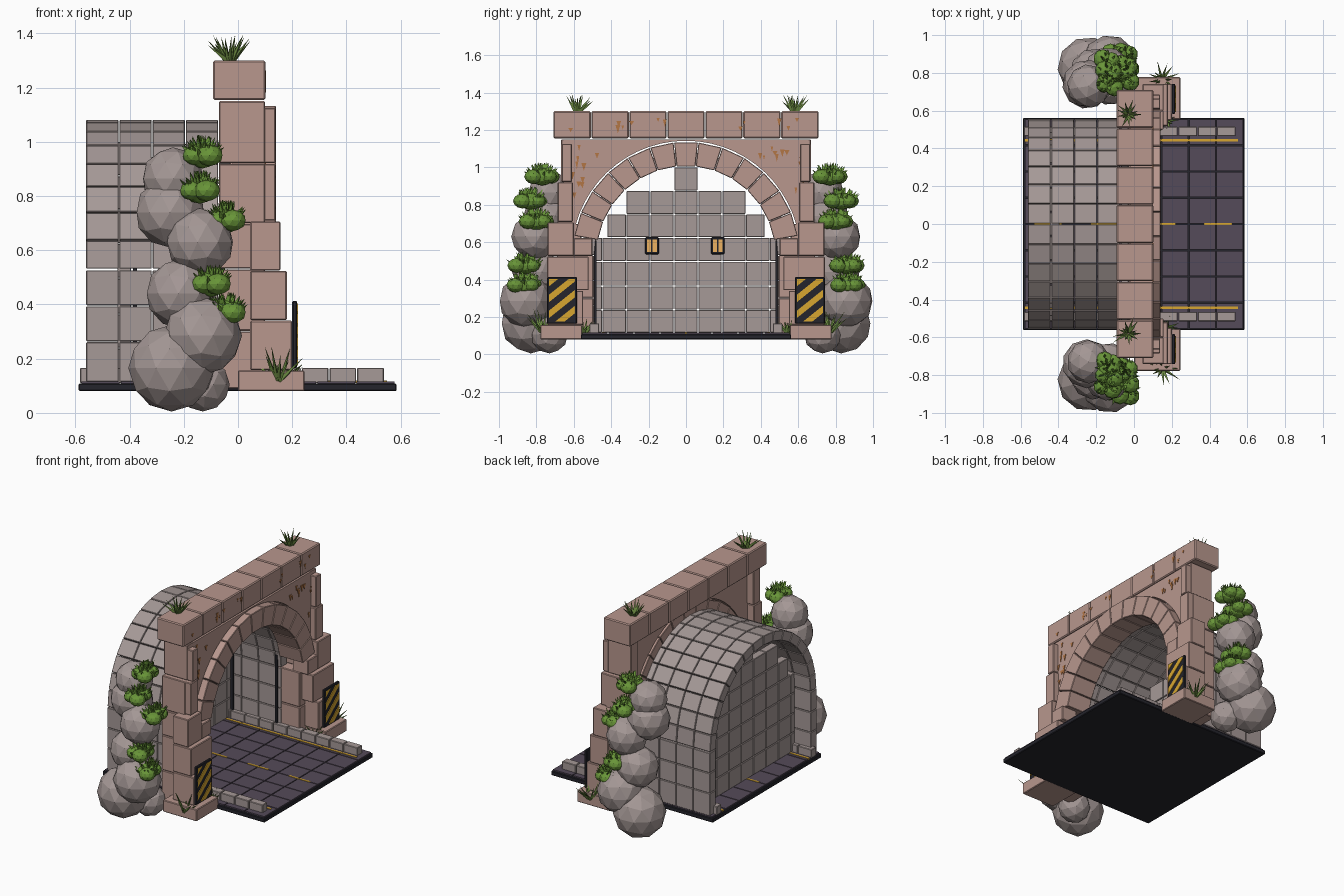
import bpy, bmesh, math, random
from mathutils import Vector, Matrix

if "Cube" in bpy.data.objects:
    bpy.data.objects.remove(bpy.data.objects["Cube"])

random.seed(4)
COL = dict(sandstone=(.48, .31, .27), stone=(.38, .32, .31), rock=(.37, .31, .30), asphalt=(.09, .07, .10),
           dark=(.018, .018, .025), yellow=(.68, .38, .03), glow=(.85, .45, .12), leaf=(.14, .30, .04),
           grass=(.14, .24, .05), rust=(.45, .18, .06))
MATS = {}
for key, c in COL.items():
    MATS[key] = bpy.data.materials.new(key)
    MATS[key].diffuse_color = (*c, 1)


def finish(bm, name, mat, bevel=0):
    bmesh.ops.recalc_face_normals(bm, faces=bm.faces)
    me = bpy.data.meshes.new(name)
    bm.to_mesh(me)
    bm.free()
    ob = bpy.data.objects.new(name, me)
    bpy.context.collection.objects.link(ob)
    me.materials.append(MATS[mat])
    if bevel:
        m = ob.modifiers.new("bevel", 'BEVEL')
        m.width, m.segments, m.limit_method = bevel, 1, 'ANGLE'
    return ob


def prism(bm, pts, x0, x1):
    """Extrude a (y, z) outline along x."""
    a = [bm.verts.new((x0, y, z)) for y, z in pts]
    b = [bm.verts.new((x1, y, z)) for y, z in pts]
    bm.faces.new(a)
    bm.faces.new(b[::-1])
    for i in range(len(pts)):
        j = (i + 1) % len(pts)
        bm.faces.new((a[i], b[i], b[j], a[j]))


def box(bm, x0, x1, y0, y1, z0, z1):
    prism(bm, [(y0, z0), (y1, z0), (y1, z1), (y0, z1)], x0, x1)


def box2(bm, x0, x1, y0, y1, z0, z1):
    """Box on both sides of y = 0."""
    box(bm, x0, x1, y0, y1, z0, z1)
    box(bm, x0, x1, -y1, -y0, z0, z1)


CZ = .53  # arch centre height


def polar(r, a):
    return (r * math.cos(a), CZ + r * math.sin(a))


def wedge(bm, r0, r1, a0, a1, x0, x1):
    prism(bm, [polar(r0, a0), polar(r1, a0), polar(r1, a1), polar(r0, a1)], x0, x1)


# road slab, paving tiles, markings and kerbs
bm = bmesh.new()
box(bm, -.588, .585, -.562, .562, .08, .108)
finish(bm, "road_slab", "dark", .004)
bm = bmesh.new()
for i in range(8):
    for j in range(8):
        x, y = -.58 + i * .145, -.556 + j * .139
        box(bm, x + .003, x + .142, y + .003, y + .136, .105, .116)
finish(bm, "road_tiles", "asphalt")
bm = bmesh.new()
box2(bm, -.58, .55, .437, .450, .11, .119)
for i in range(4):
    box(bm, -.53 + i * .3, -.38 + i * .3, -.006, .006, .11, .119)
finish(bm, "road_markings", "yellow")
bm = bmesh.new()
for i in range(11):
    x = -.585 + i * .1023
    box2(bm, x + .002, x + .100, .465, .515, .11, .166)
finish(bm, "kerbs", "stone", .003)

# tunnel side walls and vault
bm = bmesh.new()
for i in range(5):
    x0 = -.56 + i * .1225
    x1 = x0 + .119 if i < 4 else -.03
    for z in (.116, .264, .397):
        box2(bm, x0, x1, .49, .555, z, z + (.145 if z < .2 else .129))
    for k in range(16):
        a = math.pi / 16
        wedge(bm, .49, .551, k * a + .004, (k + 1) * a - .004, x0, x1)
finish(bm, "tunnel_lining", "stone", .0025)
bm = bmesh.new()
for x in (-.38, -.06):
    box2(bm, x - .008, x + .008, .478, .492, .166, .61)
finish(bm, "tunnel_wall_strips", "dark")

# stepped bulkhead set back inside the tunnel, with two lit windows
bm = bmesh.new()
rows = [(.118, .237, .487), (.241, .363, .487), (.367, .495, .487), (.499, .623, .487),
        (.627, .747, .42), (.751, .873, .33), (.877, 1.0, .065)]
for z0, z1, half in rows:
    for k in range(-4, 5):
        y0, y1 = max(k * .128 - .062, -half), min(k * .128 + .062, half)
        if y1 - y0 > .02:
            box(bm, -.445, -.395, y0, y1, z0, z1)
finish(bm, "bulkhead_blocks", "stone", .0025)
frames, panes = bmesh.new(), bmesh.new()
for y in (-.182, .17):
    box(frames, -.40, -.38, y - .037, y + .037, .535, .627)
    for d in (-.015, .015):
        box(panes, -.382, -.376, y + d - .011, y + d + .011, .548, .614)
finish(frames, "window_frames", "dark", .006)
finish(panes, "window_panes", "glow")

# portal: spandrel wall with the round opening
bm = bmesh.new()
a0 = .147
arc = [polar(.612, a0 + (math.pi - 2 * a0) * i / 26) for i in range(27)]
prism(bm, [(-.655, .62), (-.655, 1.148), (.655, 1.148), (.655, .62)] + arc, -.02, .10)
finish(bm, "spandrel_wall", "sandstone")

# portal piers, quoins, buttresses and footings
bm = bmesh.new()
for z0, z1, yo, yi in [(.09, .30, .69, .495), (.303, .53, .69, .495), (.533, .697, .69, .56),
                       (.70, .919, .688, .605), (.922, 1.15, .667, .60)]:
    box2(bm, -.07, .10, yi, yo, z0, z1)
for z0, z1, xo, yo, yi in [(.158, .34, .20, .742, .55), (.343, .523, .18, .742, .52), (.526, .706, .157, .74, .60),
                           (.709, .919, .138, .685, .605), (.922, 1.125, .138, .664, .61)]:
    box2(bm, .045, xo, yi, yo, z0, z1)
box2(bm, .045, .157, .50, .60, .526, .622)
box2(bm, 0, .245, .555, .778, .08, .157)
finish(bm, "piers", "sandstone", .004)

# arch ring stones
bm = bmesh.new()
step = (math.pi - .34) / 13
for k in range(13):
    wedge(bm, .478, .606, .17 + k * step + .003, .17 + (k + 1) * step - .003, -.03, .14)
finish(bm, "arch_stones", "sandstone", .003)

# parapet blocks
bm = bmesh.new()
for k in range(7):
    y = -.71 + k * .203
    box(bm, -.092, .102, y + .001, y + .201, 1.155, 1.30)
finish(bm, "parapet", "sandstone", .006)

# rust drips on the portal face
bm = bmesh.new()
n = 0
while n < 34:
    y, z = random.uniform(-.63, .63), random.uniform(.85, 1.28)
    if math.hypot(y, z - CZ) < .66 or 1.12 < z < 1.2:
        continue
    w, h = random.uniform(.006, .014), random.uniform(.02, .045)
    prism(bm, [(y - w, z), (y + w, z), (y, z - h)], .099, .104)
    n += 1
finish(bm, "rust_drips", "rust")

# hazard boards with diagonal stripes
boards, stripes = bmesh.new(), bmesh.new()
box2(boards, .20, .218, .583, .742, .165, .413)
for s in (-1, 1):
    yc = s * .6625
    for k in range(-3, 4):
        t = bmesh.new()
        z = .29 + k * .085
        prism(t, [(yc - .1, z - .12), (yc + .1, z + .04), (yc + .1, z + .08), (yc - .1, z - .08)], .21, .222)
        for co, no in [((0, yc + .07, 0), (0, 1, 0)), ((0, yc - .07, 0), (0, -1, 0)),
                       ((0, 0, .403), (0, 0, 1)), ((0, 0, .175), (0, 0, -1))]:
            bmesh.ops.bisect_plane(t, geom=t.verts[:] + t.edges[:] + t.faces[:], plane_co=co,
                                   plane_no=no, clear_outer=True)
        me = bpy.data.meshes.new("tmp")
        t.to_mesh(me)
        t.free()
        stripes.from_mesh(me)
        bpy.data.meshes.remove(me)
finish(boards, "hazard_boards", "dark", .004)
finish(stripes, "hazard_stripes", "yellow")


def blade(bm, base, d, length, w):
    """Thin three-sided leaf from base along d."""
    d = Vector(d).normalized()
    u = d.orthogonal().normalized()
    v = d.cross(u)
    base = Vector(base)
    ring = [bm.verts.new(base + (u * math.cos(a) + v * math.sin(a)) * w) for a in (0, 2.1, 4.2)]
    tip = bm.verts.new(base + d * length)
    for i in range(3):
        bm.faces.new((ring[i], ring[(i + 1) % 3], tip))
    bm.faces.new(ring[::-1])


# low-poly boulders either side of the portal
ROCKS = [(-.245, .83, .165, .16), (-.13, .73, .105, .10), (-.13, .855, .285, .145), (-.21, .80, .44, .13),
         (-.14, .81, .63, .125), (-.25, .74, .74, .13), (-.24, .73, .865, .115)]
bm = bmesh.new()
for s in (-1, 1):
    for x, y, z, r in ROCKS:
        rot = Matrix.Rotation(random.uniform(0, 6), 4, 'Z')
        bmesh.ops.create_icosphere(bm, subdivisions=2, radius=r, matrix=Matrix.Translation((x, s * y, z)) @ rot)
finish(bm, "boulders", "rock")

# bushes: flattened clumps bristling with leaves
BUSHES = [(-.13, .77, .95), (-.14, .83, .82), (-.045, .80, .71), (-.10, .86, .475), (-.045, .865, .37)]
bm = bmesh.new()
for s in (-1, 1):
    for x, y, z in BUSHES:
        for dx, dy, r in ((0, 0, .06), (-.025, .045, .05), (.025, -.045, .05), (.02, .035, .045), (-.03, -.03, .045)):
            m = Matrix.Translation((x + dx, s * y + dy, z)) @ Matrix.Diagonal((1, 1, .8, 1))
            bmesh.ops.create_icosphere(bm, subdivisions=2, radius=r, matrix=m)
        for k in range(46):
            a, e = random.uniform(0, 6.28), random.uniform(.15, 1.4)
            d = Vector((math.cos(a) * math.cos(e), math.sin(a) * math.cos(e), math.sin(e)))
            p = Vector((x + d.x * .05, s * y + d.y * .07, z + d.z * .038))
            blade(bm, p, d + Vector((0, 0, .6)), .04, .011)
finish(bm, "bushes", "leaf")

# grass tufts on the parapet and footings
bm = bmesh.new()
for s in (-1, 1):
    for x, y, z, size in [(-.03, .58, 1.297, .10), (.15, .765, .12, .125), (.17, .55, .112, .08)]:
        for k in range(13):
            a = k * 2.4
            lean = random.uniform(.2, 1.5)
            blade(bm, (x + .01 * math.cos(a), s * y + .01 * math.sin(a), z),
                  (math.cos(a) * lean, math.sin(a) * lean, 1), size * random.uniform(.8, 1.1), .011)
finish(bm, "grass_tufts", "grass")

for m in bpy.data.materials:
    if m.users and not m.is_grease_pencil:
        m.use_nodes = True
        m.node_tree.nodes["Principled BSDF"].inputs["Base Color"].default_value = m.diffuse_color
